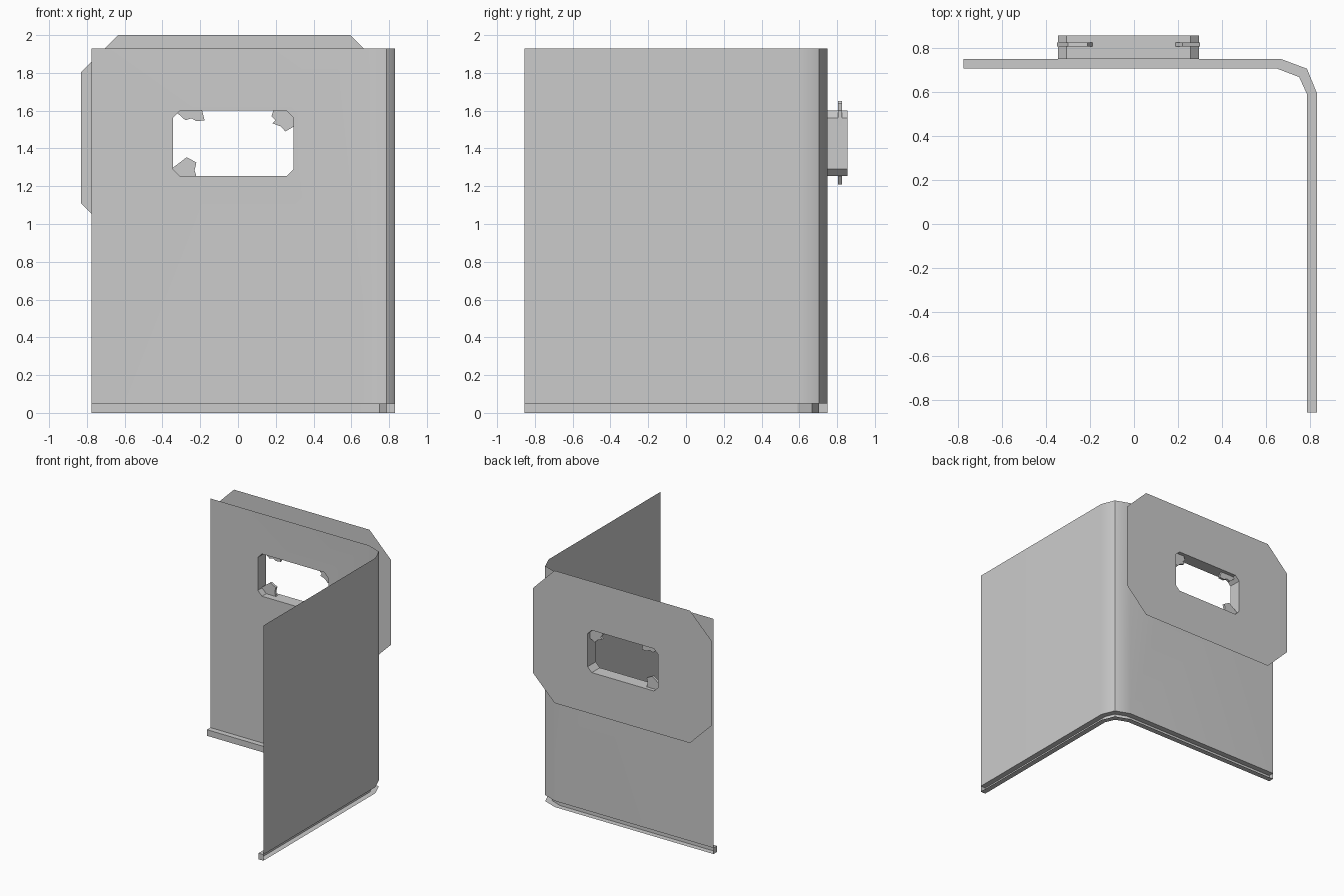
import bpy, bmesh
from mathutils import Vector

if "Cube" in bpy.data.objects:
    bpy.data.objects.remove(bpy.data.objects["Cube"])

# Plan paths (x, y) of the bent wall sheet and of the skirting's inner face
OUTER = [(-0.775, 0.75), (0.665, 0.75), (0.785, 0.705), (0.83, 0.595), (0.83, -0.855)]
INNER = [(-0.775, 0.705), (0.65, 0.705), (0.75, 0.667), (0.785, 0.59), (0.785, -0.855)]
Y_WALL, Y_BACK = 0.75, 0.855
Z_LOW, Z_TOP = 0.05, 1.93


def chamfered(x0, x1, z0, z1, c, y):
    """Octagonal outline in the xz plane."""
    pts = [(x0 + c, z0), (x1 - c, z0), (x1, z0 + c), (x1, z1 - c),
           (x1 - c, z1), (x0 + c, z1), (x0, z1 - c), (x0, z0 + c)]
    return [Vector((x, y, z)) for x, z in pts]


def opening(y):
    return chamfered(-0.345, 0.295, 1.253, 1.6, 0.038, y)


def edge_loop(bm, pts):
    vs = [bm.verts.new(p) for p in pts]
    return vs, [bm.edges.new((vs[i], vs[(i + 1) % len(vs)])) for i in range(len(vs))]


def fill_with_hole(bm, outline, hole):
    """Flat sheet with an opening; returns the vertices of the opening."""
    _, e1 = edge_loop(bm, outline)
    vs, e2 = edge_loop(bm, hole)
    bmesh.ops.triangle_fill(bm, edges=e1 + e2, use_beauty=True, normal=(0, -1, 0))
    return vs


def finish(bm, name, front_facing=False):
    bmesh.ops.remove_doubles(bm, verts=bm.verts, dist=0.0005)
    bmesh.ops.recalc_face_normals(bm, faces=bm.faces)
    if front_facing:  # make the large flat sheet face the front
        big = max(bm.faces, key=lambda f: f.calc_area() * abs(f.normal.y))
        if big.normal.y > 0:
            bmesh.ops.reverse_faces(bm, faces=bm.faces)
    me = bpy.data.meshes.new(name)
    bm.to_mesh(me)
    bm.free()
    ob = bpy.data.objects.new(name, me)
    bpy.context.collection.objects.link(ob)
    return ob


# Wall: flat sheet with the window opening, bent corner and side sheet
bm = bmesh.new()
(xa, _), (xb, _) = OUTER[:2]
rect = [Vector((x, Y_WALL, z)) for x, z in
        [(xa, Z_LOW), (xb, Z_LOW), (xb, Z_TOP), (xa, Z_TOP)]]
fill_with_hole(bm, rect, opening(Y_WALL))
for p, q in zip(OUTER[1:], OUTER[2:]):
    bm.faces.new([bm.verts.new(c) for c in
                  [(*p, Z_LOW), (*q, Z_LOW), (*q, Z_TOP), (*p, Z_TOP)]])
wall = finish(bm, "corner_wall", True)
bpy.context.view_layer.objects.active = wall
wall.select_set(True)
bpy.ops.object.shade_smooth_by_angle(angle=0.55)
wall.modifiers.new("weighted", 'WEIGHTED_NORMAL').keep_sharp = True

# Skirting: channel open towards the outside, with closed ends
bm = bmesh.new()
rows = [[bm.verts.new(c) for c in [(*o, Z_LOW), (*i, Z_LOW), (*i, 0), (*o, 0)]]
        for o, i in zip(OUTER, INNER)]
for a, b in zip(rows, rows[1:]):
    for k in range(3):
        bm.faces.new([a[k], a[k + 1], b[k + 1], b[k]])
bm.faces.new(rows[0])
bm.faces.new(rows[-1])
finish(bm, "skirting_board", True)

# Window surround: octagonal back plate with a reveal reaching to the wall
bm = bmesh.new()
back = fill_with_hole(bm, chamfered(-0.83, 0.79, 0.913, 2.0, 0.195, Y_BACK), opening(Y_BACK))
front = [bm.verts.new(p) for p in opening(Y_WALL)]
for i in range(8):
    j = (i + 1) % 8
    bm.faces.new([back[i], back[j], front[j], front[i]])
finish(bm, "window_surround")

# Broken glass: jagged shards in the corners of the opening
SHARDS = {
    "glass_shard_upper_left": [
        (-0.35, 1.56), (-0.32, 1.586), (-0.278, 1.549), (-0.246, 1.56), (-0.22, 1.544),
        (-0.177, 1.549), (-0.19, 1.602), (-0.21, 1.65), (-0.30, 1.63)],
    "glass_shard_upper_right": [
        (0.188, 1.602), (0.177, 1.57), (0.198, 1.549), (0.183, 1.533), (0.225, 1.517),
        (0.251, 1.49), (0.298, 1.517), (0.30, 1.60), (0.22, 1.64)],
    "glass_shard_lower_left": [
        (-0.35, 1.294), (-0.272, 1.353), (-0.22, 1.326), (-0.23, 1.284),
        (-0.22, 1.252), (-0.25, 1.21), (-0.33, 1.24)],
}
for name, pts in SHARDS.items():
    bm = bmesh.new()
    f = bm.faces.new([bm.verts.new((x, 0.805, z)) for x, z in pts])
    ext = bmesh.ops.extrude_face_region(bm, geom=[f], use_keep_orig=True)
    bmesh.ops.translate(bm, vec=(0, 0.02, 0),
                        verts=[v for v in ext["geom"] if isinstance(v, bmesh.types.BMVert)])
    finish(bm, name)
